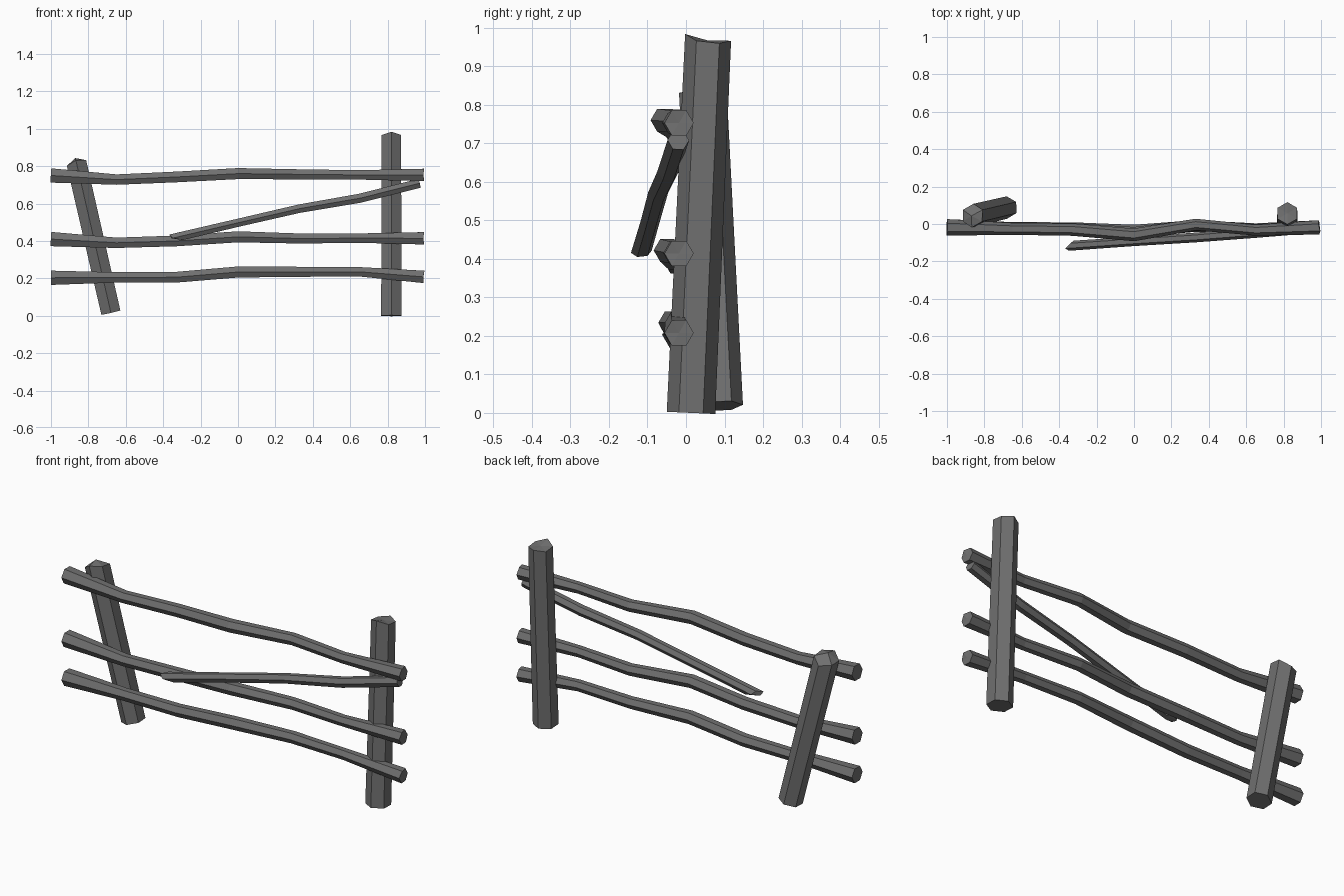
import bpy
import bmesh
from math import cos, sin, pi
from mathutils import Vector

cube = bpy.data.objects.get("Cube")
if cube:
    bpy.data.objects.remove(cube, do_unlink=True)

# Weathered wood
wood = bpy.data.materials.new("weathered grey wood")
wood.use_nodes = True
GREY = (0.16, 0.16, 0.16, 1)
wood.diffuse_color = GREY
wood.node_tree.nodes["Principled BSDF"].inputs["Base Color"].default_value = GREY


def timber(name, path, radii, ref, start_cut=(0,) * 6, end_cut=(0,) * 6, tips=(0, 0)):
    """Six-sided log along a path; ref is the direction of its first edge."""
    pts = [Vector(p) for p in path]
    bm = bmesh.new()
    rings = []
    last = len(pts) - 1
    for i, p in enumerate(pts):
        t = (pts[min(i + 1, last)] - pts[max(i - 1, 0)]).normalized()
        u = Vector(ref)
        u = (u - t * u.dot(t)).normalized()
        v = t.cross(u)
        cut = start_cut if i == 0 else end_cut if i == last else (0,) * 6
        rings.append([bm.verts.new(p + (u * cos(k * pi / 3) + v * sin(k * pi / 3)) * radii[i] + t * cut[k])
                      for k in range(6)])
    for a, b in zip(rings, rings[1:]):
        for k in range(6):
            n = (k + 1) % 6
            bm.faces.new((a[k], a[n], b[n], b[k]))
    # Faceted end caps
    for ring, tip, sign in ((rings[0], tips[0], -1), (rings[-1], tips[1], 1)):
        t = (pts[1] - pts[0] if sign < 0 else pts[-1] - pts[-2]).normalized()
        mid = sum((v.co for v in ring), Vector()) / 6
        c = bm.verts.new(mid + t * tip)
        for k in range(6):
            bm.faces.new((ring[k], ring[(k + 1) % 6], c))
    bmesh.ops.recalc_face_normals(bm, faces=bm.faces)
    mesh = bpy.data.meshes.new(name)
    bm.to_mesh(mesh)
    bm.free()
    mesh.materials.append(wood)
    obj = bpy.data.objects.new(name, mesh)
    bpy.context.collection.objects.link(obj)
    return obj


FRONT = (0, -1, 0)

# Posts
timber("left_post", [(0.82, 0.013, 0), (0.82, 0.057, 0.967)], (0.063, 0.06), FRONT,
       end_cut=(0.014, -0.002, -0.006, 0.002, -0.006, -0.002))
timber("right_post", [(-0.68, 0.088, 0.018), (-0.862, 0.045, 0.81)], (0.06, 0.062), FRONT,
       end_cut=(0.025, 0.012, 0.0, -0.02, 0.0, 0.005), tips=(0, 0.03))

# Crooked rails: shared bend in plan, own heights
xs = (-1, -0.65, -0.33, 0, 0.33, 0.65, 0.99)
bend = (0, -0.008, -0.012, -0.04, 0.015, -0.015, 0)
radii = (0.044, 0.032, 0.033, 0.034, 0.031, 0.029, 0.038)
rails = {
    "top_rail": (1.0, (0.75, 0.728, 0.742, 0.76, 0.756, 0.753, 0.753)),
    "middle_rail": (0.8, (0.41, 0.39, 0.4, 0.422, 0.413, 0.415, 0.414)),
    "bottom_rail": (0.5, (0.203, 0.205, 0.206, 0.234, 0.235, 0.235, 0.208)),
}
for name, (amount, heights) in rails.items():
    path = [(x, -0.018 + b * amount, z) for x, b, z in zip(xs, bend, heights)]
    timber(name, path, radii, FRONT, end_cut=(0, 0.004, 0.003, 0, -0.003, 0.004))

# Fallen brace with a splintered lower end
brace = [(-0.32, -0.115, 0.422), (0, -0.093, 0.497), (0.33, -0.072, 0.573),
         (0.65, -0.046, 0.628), (0.97, -0.02, 0.708)]
timber("fallen_brace", brace, (0.026, 0.025, 0.026, 0.028, 0.028), FRONT,
       start_cut=(-0.03, 0.02, 0.035, 0.0, -0.015, -0.045), tips=(-0.03, 0))
